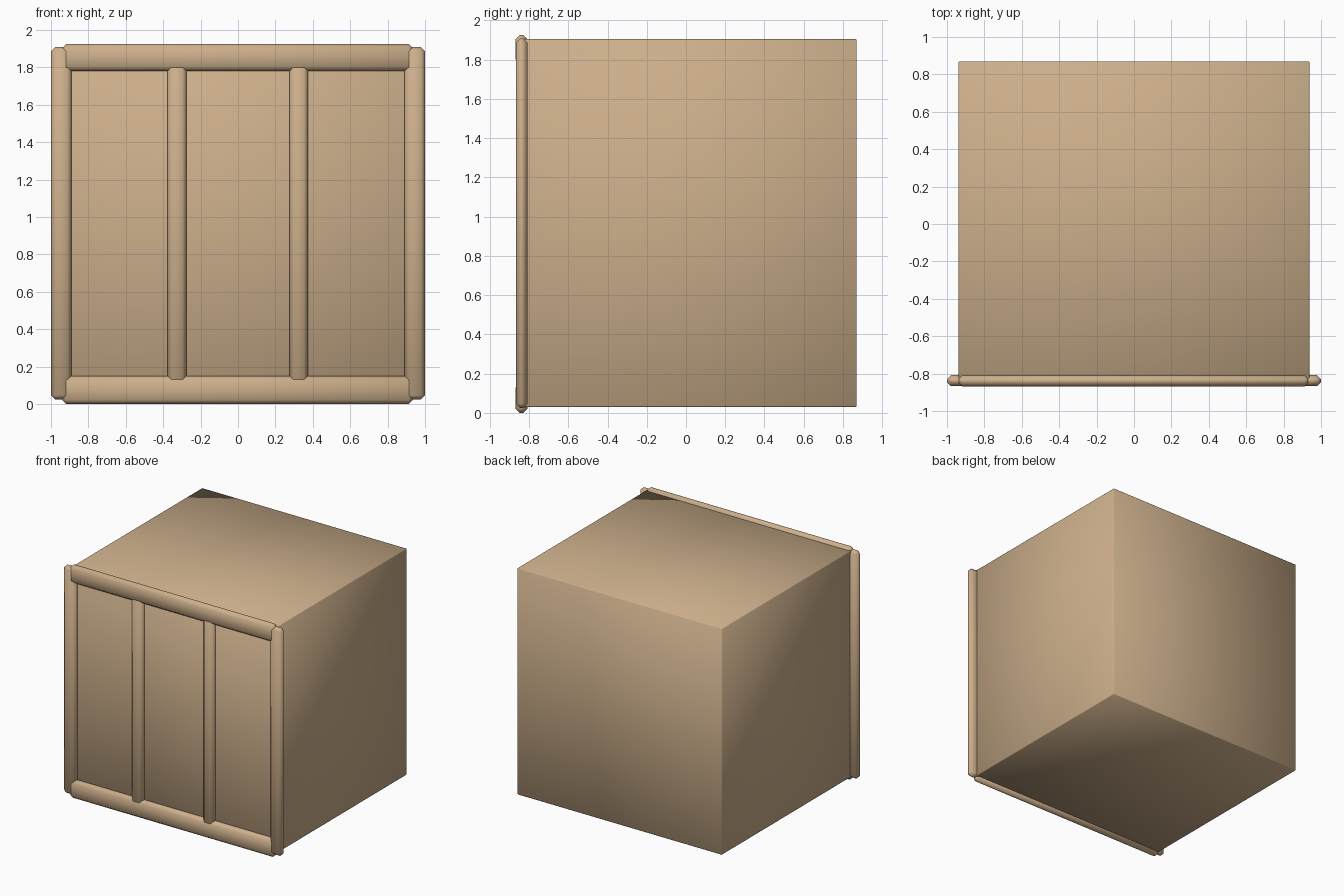
import bpy

if "Cube" in bpy.data.objects:
    bpy.data.objects.remove(bpy.data.objects["Cube"])

wood = bpy.data.materials.new("wood")
wood.diffuse_color = (0.61, 0.43, 0.26, 1)
wood.use_nodes = True
wood.node_tree.nodes["Principled BSDF"].inputs["Base Color"].default_value = wood.diffuse_color


def block(name, lo, hi, bevel):
    """Softly bevelled, smooth shaded box between two corners."""
    bpy.ops.mesh.primitive_cube_add(size=1, location=[(a + b) / 2 for a, b in zip(lo, hi)])
    ob = bpy.context.object
    ob.name = name
    ob.scale = [b - a for a, b in zip(lo, hi)]
    bpy.ops.object.transform_apply(location=False, rotation=False, scale=True)
    mod = ob.modifiers.new("bevel", "BEVEL")
    mod.width = bevel
    mod.segments = 1
    bpy.ops.object.shade_smooth()
    ob.data.materials.append(wood)
    return ob


# Crate body
block("crate_body", (-0.938, -0.83, 0.03), (0.938, 0.87, 1.904), 0.005)

# Horizontal rails across the front
for name, z0, z1 in (("bottom_rail", 0.0, 0.15), ("top_rail", 1.78, 1.925)):
    block(name, (-0.94, -0.869, z0), (0.935, -0.808, z1), 0.022)

# Outer posts and inner slats
for name, x0, x1 in (("left_post", -1.0, -0.89), ("left_slat", -0.378, -0.275),
                     ("right_slat", 0.275, 0.375), ("right_post", 0.89, 1.0)):
    block(name, (x0, -0.867, 0.025), (x1, -0.808, 1.908), 0.022)
